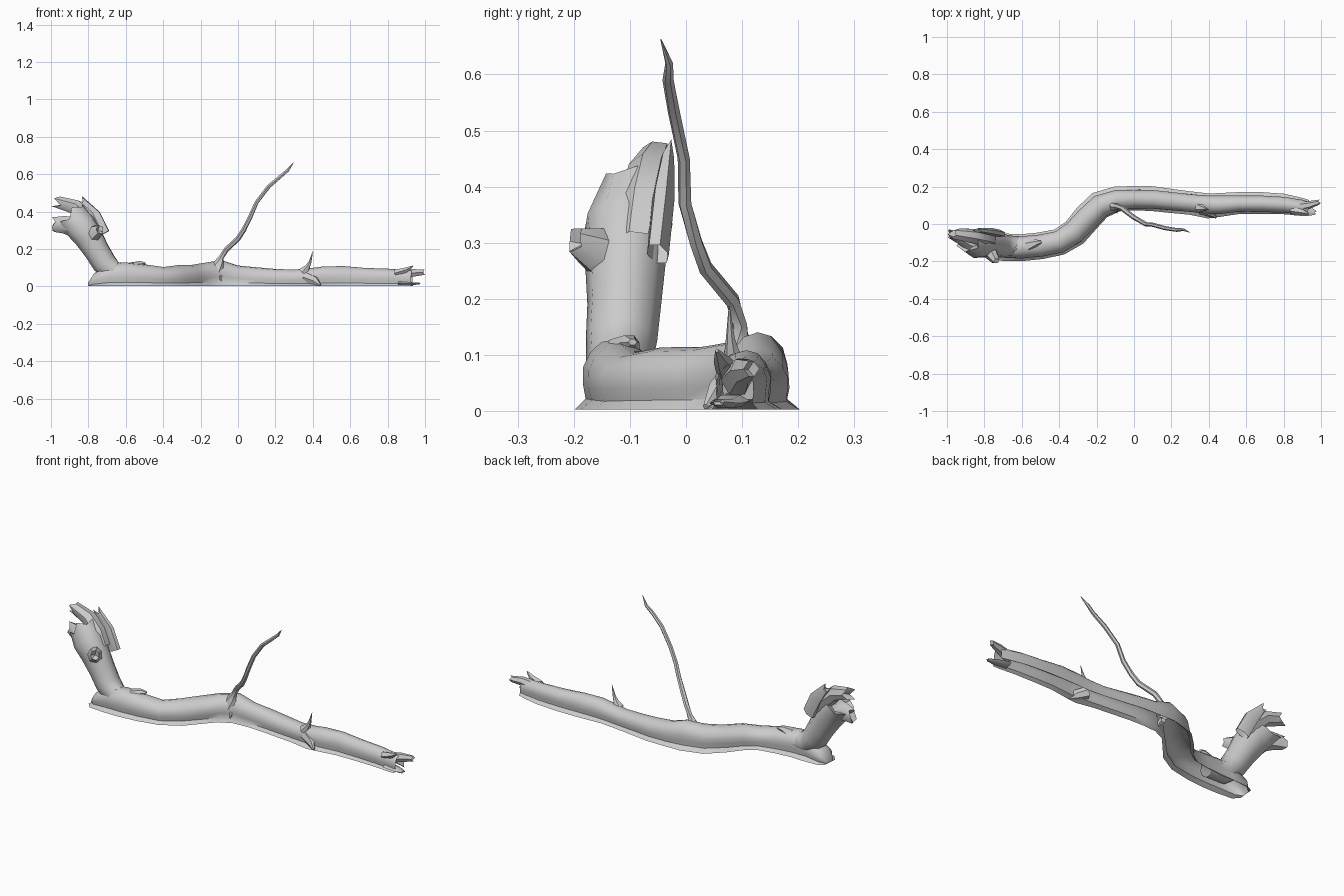
import bpy, bmesh, math, random
from mathutils import Vector

random.seed(4)
UP = Vector((0, 0, 1))


def finish(name, bm):
    bmesh.ops.recalc_face_normals(bm, faces=bm.faces)
    me = bpy.data.meshes.new(name)
    bm.to_mesh(me)
    bm.free()
    ob = bpy.data.objects.new(name, me)
    bpy.context.collection.objects.link(ob)
    bpy.ops.object.select_all(action='DESELECT')
    ob.select_set(True)
    bpy.context.view_layer.objects.active = ob
    bpy.ops.object.shade_smooth_by_angle(angle=math.radians(45))
    return ob


def tangent(pts, i):
    return (pts[min(i + 1, len(pts) - 1)] - pts[max(i - 1, 0)]).normalized()


def bridge(bm, rings, closed):
    for a, b in zip(rings, rings[1:]):
        n = len(a)
        for k in range(n if closed else n - 1):
            j = (k + 1) % n
            bm.faces.new((a[k], a[j], b[j], b[k]))


def tube(name, rows, sides=8, jag=None, recess=0.0):
    """rows: x, y, z, side radius, up radius; jag pushes the last ring out unevenly."""
    pts = [Vector(r[:3]) for r in rows]
    bm, rings = bmesh.new(), []
    for i, r in enumerate(rows):
        t = tangent(pts, i)
        side = t.cross(UP).normalized()
        up = side.cross(t)
        ring = []
        for k in range(sides):
            a = math.tau * k / sides
            co = pts[i] + side * math.cos(a) * r[3] + up * math.sin(a) * r[4]
            if jag and i == len(rows) - 1:
                co += t * jag[k % len(jag)]
            ring.append(bm.verts.new(co))
        rings.append(ring)
    bridge(bm, rings, True)
    tip = bm.verts.new(pts[-1] - tangent(pts, len(pts) - 1) * recess)
    for k in range(sides):
        bm.faces.new((rings[-1][k], rings[-1][(k + 1) % sides], tip))
    return finish(name, bm)


# lying log: open underneath, its sides flare into a thin skirt on the ground
# x, y, half width, top height, skirt left (+y), skirt right (-y)
log = [(-.80, -.115, .025, .02, .02, .02), (-.77, -.118, .052, .07, .015, .025),
       (-.68, -.125, .058, .125, .02, .02), (-.60, -.125, .060, .13, .015, .018),
       (-.50, -.115, .060, .118, .015, .018), (-.40, -.095, .060, .103, .015, .018),
       (-.32, -.045, .062, .113, .015, .02), (-.25, .03, .064, .116, .02, .015),
       (-.18, .095, .062, .125, .025, .012), (-.09, .128, .056, .14, .022, .01),
       (0, .133, .052, .112, .022, .012), (.10, .132, .052, .102, .022, .015),
       (.20, .122, .049, .094, .02, .018), (.30, .113, .047, .09, .018, .02),
       (.40, .103, .049, .10, .015, .028), (.45, .102, .049, .106, .018, .02),
       (.56, .108, .044, .108, .022, .014), (.68, .108, .043, .098, .023, .014),
       (.80, .103, .042, .094, .02, .012), (.89, .092, .038, .088, .014, .012),
       (.93, .087, .034, .085, .01, .01)]
pts = [Vector((r[0], r[1], 0)) for r in log]
bm, rings = bmesh.new(), []
for i, (x, y, w, h, sl, sr) in enumerate(log):
    side = tangent(pts, i).cross(UP).normalized()
    prof = [(w * .92 + sr, .003), (w * .9, h * .17)]
    for k in range(9):
        a = math.radians(-15 + 210 * k / 8)
        j = 1 + random.uniform(-.04, .04)
        prof.append((math.cos(a) * w * j, h * .5 + math.sin(a) * h * .5 * min(j, 1.01)))
    prof += [(-w * .9, h * .17), (-w * .92 - sl, .003)]
    rings.append([bm.verts.new(pts[i] + side * s + UP * z) for s, z in prof])
bridge(bm, rings, False)
bm.faces.new(rings[0])
finish("lying_log", bm)

# raised trunk end with a torn rim
tube("raised_trunk", [(-.56, -.12, .065, .05, .05), (-.66, -.12, .075, .058, .06),
                      (-.715, -.115, .125, .064, .068), (-.755, -.11, .19, .066, .07),
                      (-.80, -.108, .265, .072, .08), (-.84, -.105, .32, .078, .086),
                      (-.875, -.09, .36, .066, .085)],
     10, [.0, -.02, .03, .01, .04, .0, .03, -.01, .05, .01], .05)

# torn splinters on the raised end
tube("upper_splinter", [(-.77, -.085, .30, .04, .04), (-.81, -.075, .37, .045, .045),
                        (-.87, -.065, .425, .04, .04), (-.94, -.055, .445, .03, .032)],
     7, [.0, .03, .02, .045, .0, .05, .02], .02)
tube("lower_splinter", [(-.79, -.125, .27, .055, .05), (-.87, -.105, .318, .055, .055),
                        (-.93, -.075, .33, .035, .048), (-.97, -.06, .33, .022, .04)],
     7, [.03, .0, .025, .0, .02, .01, .03], .02)
tube("back_splinter", [(-.72, -.05, .28, .02, .04), (-.77, -.04, .38, .02, .04),
                       (-.83, -.033, .45, .012, .02)], 6, [.0, .03, .0], .0)
tube("trunk_knob", [(-.79, -.12, .26, .05, .05), (-.76, -.165, .29, .035, .04),
                    (-.74, -.195, .303, .022, .025)], 7, [.0, .01], .015)

# tall thin branch with a flared foot
tube("branch", [(-.11, .105, .09, .045, .05), (-.10, .092, .13, .02, .026),
                (-.09, .095, .155, .014, .014), (-.062, .083, .197, .014, .014),
                (.0, .035, .255, .013, .014), (.03, .018, .30, .012, .013),
                (.065, -.002, .37, .012, .012), (.10, -.004, .45, .011, .011),
                (.165, -.022, .535, .011, .011), (.23, -.032, .59, .010, .010),
                (.265, -.03, .62, .007, .009), (.298, -.045, .663, .001, .001)], 6)

# short spike and small stubs along the log
tube("spike", [(.35, .088, .075, .03, .03), (.372, .082, .105, .014, .014),
               (.385, .079, .13, .008, .008), (.40, .077, .187, .001, .001)], 6)
tube("front_twig", [(-.10, .10, .06, .02, .02), (-.095, .075, .05, .01, .014),
                    (-.09, .058, .03, .002, .002)], 5)
tube("top_knot", [(-.56, -.115, .10, .035, .035), (-.52, -.10, .122, .018, .016),
                  (-.495, -.095, .123, .008, .006)], 6)
tube("side_root", [(.36, .08, .05, .03, .03), (.41, .055, .03, .018, .026),
                   (.44, .035, .008, .006, .005)], 6)

# broken right end
tube("end_splinter", [(.86, .09, .055, .028, .03), (.93, .10, .072, .022, .024),
                      (.985, .115, .075, .013, .016)], 6, [.0, .012], .015)
tube("end_chip", [(.84, .075, .07, .022, .02), (.90, .065, .088, .016, .014),
                  (.935, .055, .108, .003, .004)], 5)
tube("end_sliver", [(.86, .08, .018, .035, .012), (.93, .07, .014, .028, .009),
                    (.965, .06, .016, .012, .006)], 6, [.0, .008], .0)
